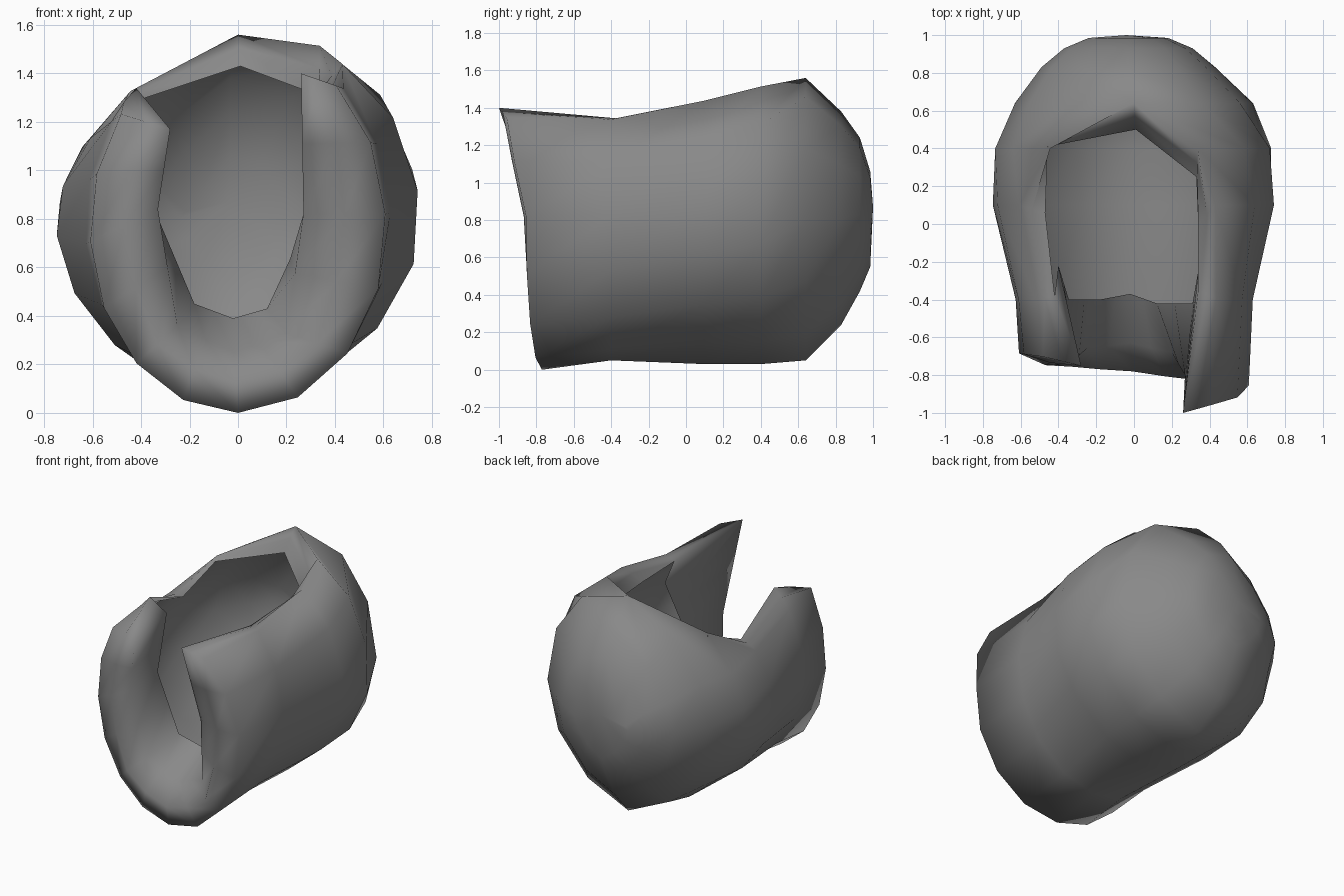
import bpy, bmesh, math
from mathutils import Vector

if "Cube" in bpy.data.objects:
    bpy.data.objects.remove(bpy.data.objects["Cube"])

M = 12  # sides of each cross-section

# Shell sections: y, half width, bottom z, top z, right and left opening angle
STATIONS = [
    (-0.77, 0.61, 0.00, 1.50, 143, 130),
    (-0.40, 0.63, 0.05, 1.50, 141, 126),
    (0.10, 0.75, 0.03, 1.54, 150, 128),
    (0.40, 0.74, 0.03, 1.57, 158, 146),
    (0.64, 0.63, 0.05, 1.56, 180, 180),
    (0.83, 0.46, 0.24, 1.38, 180, 180),
    (0.93, 0.34, 0.42, 1.24, 180, 180),
    (0.985, 0.21, 0.55, 1.06, 180, 180),
]
APEX = 4  # first closed section

# Fold of the lip around the front, and its hem curled back inside
FOLD_FRONT = [(-0.28, -0.75, 1.17), (-0.33, -0.73, 0.84), (-0.25, -0.66, 0.36), (-0.02, -0.63, 0.25),
              (0.20, -0.68, 0.33), (0.27, -0.80, 0.82), (0.26, -1.0, 1.40)]
HEM_FRONT = [(-0.40, -0.22, 1.17), (-0.345, -0.40, 0.84), (-0.18, -0.40, 0.45), (-0.02, -0.37, 0.39),
             (0.12, -0.42, 0.43), (0.31, -0.42, 0.84), (0.34, -0.25, 1.22)]
# Inner edge of the lip along the top, front to back
LIP_RIGHT = [(0.26, -1.0, 1.40), (0.34, -0.35, 1.33), (0.34, 0.0, 1.32), (0.33, 0.25, 1.31), (0.01, 0.50, 1.43)]
LIP_LEFT = [(-0.28, -0.75, 1.17), (-0.42, -0.38, 1.34), (-0.47, 0.06, 1.16), (-0.47, 0.42, 1.27), (0.01, 0.50, 1.43)]


def sample(pts, t):
    f = t * (len(pts) - 1)
    i = min(int(f), len(pts) - 2)
    return Vector(pts[i]).lerp(Vector(pts[i + 1]), f - i)


def section_point(i, j):
    y, w, lo, hi, ar, al = STATIONS[i]
    t = 2 * j / M - 1
    a = math.radians(ar if t > 0 else al) * t
    s, c = math.sin(a), math.cos(a)
    if abs(s) < 1e-6:
        s = 0
    power = 1.0 if c > 0 else (0.8 if s > 0 else 0.88)
    x = w * math.copysign(abs(s) ** power, s)
    z = (lo + hi) / 2 - (hi - lo) / 2 * c
    if i >= 2:  # uneven body: drooping left shoulder, raised lower flanks
        if c > 0:
            z += 0.10 * abs(s * c)
        elif s < 0:
            z -= 0.24 * abs(s * c)
    if i == 0:  # slanted front with the right corner reaching forward
        y -= 0.14 * x + (0.13 * max(0, (z - 0.84) / 0.5) if x > 0 else 0)
    if i > APEX:
        x -= 0.03
    return Vector((x, y, z))


bm = bmesh.new()

# Outer shell
grid = [[bm.verts.new(section_point(i, j)) for j in range(M + 1)] for i in range(len(STATIONS))]
for i in range(len(STATIONS) - 1):
    for j in range(M):
        bm.faces.new((grid[i][j], grid[i][j + 1], grid[i + 1][j + 1], grid[i + 1][j]))
pole = bm.verts.new((-0.04, 1.0, 0.87))
for j in range(M):
    bm.faces.new((grid[-1][j], grid[-1][j + 1], pole))

# Lip folded inward all around the opening
rim, fold, hem, bulge = [], [], [], []
for i in range(APEX, 0, -1):
    rim.append(grid[i][M])
    fold.append(sample(LIP_RIGHT, i / APEX))
    hem.append(fold[-1])
    bulge.append(Vector((0, 0, 0.01)))
for j in range(M, -1, -1):
    rim.append(grid[0][j])
    fold.append(sample(FOLD_FRONT, j / M))
    hem.append(sample(HEM_FRONT, j / M))
    bulge.append(Vector((0, -0.08 * math.sin(math.pi * j / M), 0)))
for i in range(1, APEX + 1):
    rim.append(grid[i][0])
    fold.append(sample(LIP_LEFT, i / APEX))
    hem.append(fold[-1])
    bulge.append(Vector((0, 0, 0.01)))
mid = [bm.verts.new(r.co.lerp(p, 0.5) + b) for r, p, b in zip(rim, fold, bulge)]
foldv = [bm.verts.new(p) for p in fold]
hemv = [bm.verts.new(p) for p in hem]
for a, b in ((rim, mid), (mid, foldv), (foldv, hemv)):
    for k in range(len(rim) - 1):
        bm.faces.new((a[k], a[k + 1], b[k + 1], b[k]))

bmesh.ops.remove_doubles(bm, verts=bm.verts, dist=0.002)
bmesh.ops.recalc_face_normals(bm, faces=bm.faces)
for f in bm.faces:
    f.smooth = True

# Fit the standing height and centre
lo = min(v.co.z for v in bm.verts)
y0 = (min(v.co.y for v in bm.verts) + max(v.co.y for v in bm.verts)) / 2
for v in bm.verts:
    v.co -= Vector((0, y0, lo))

mesh = bpy.data.meshes.new("hood")
bm.to_mesh(mesh)
bm.free()
hood = bpy.data.objects.new("hood", mesh)
bpy.context.collection.objects.link(hood)
mat = bpy.data.materials.new("grey cloth")
mat.diffuse_color = (0.25, 0.25, 0.25, 1)
mat.use_nodes = True
mat.node_tree.nodes["Principled BSDF"].inputs["Base Color"].default_value = mat.diffuse_color
mesh.materials.append(mat)
